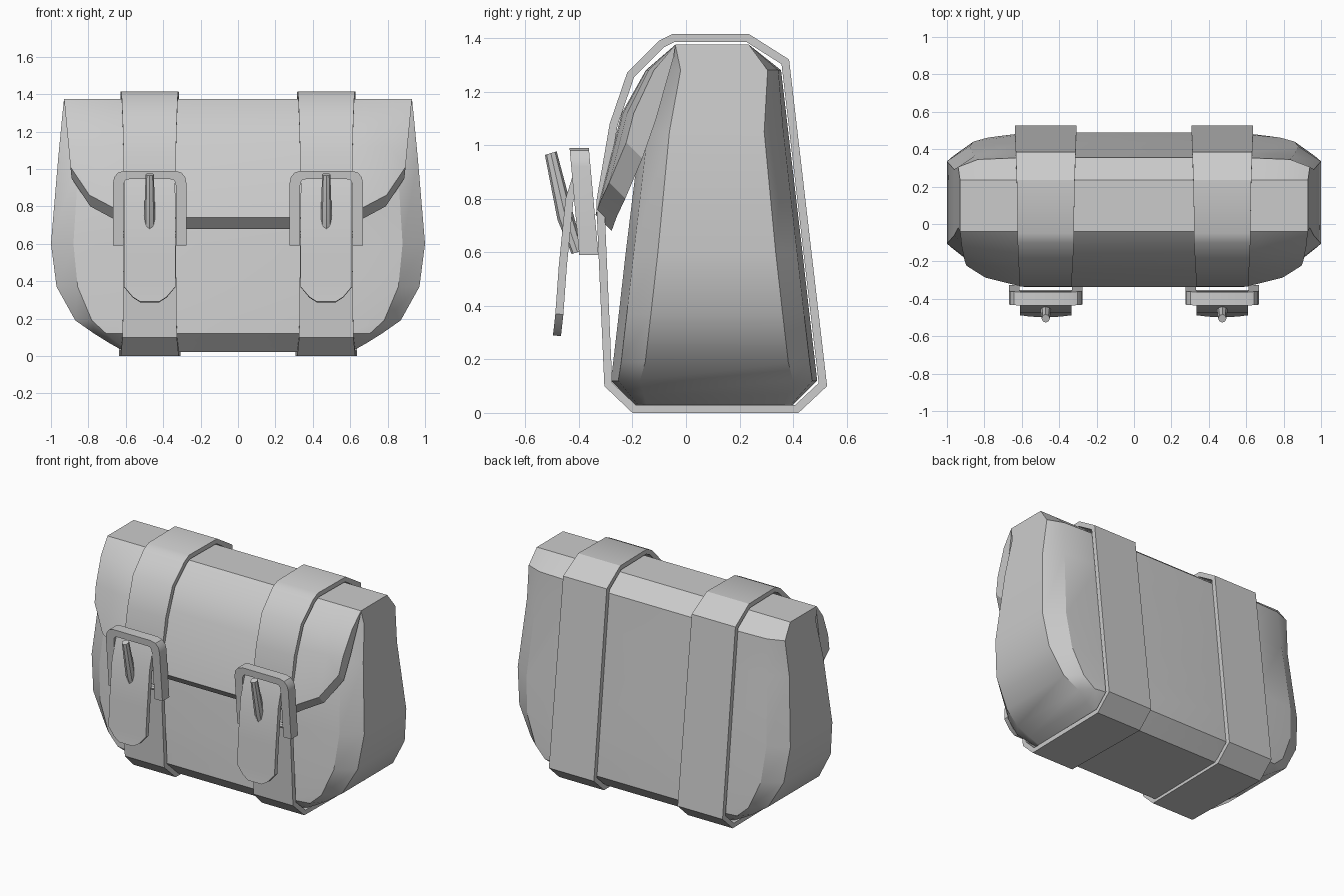
import bpy, bmesh
from math import radians, sin, cos, pi
from mathutils import Vector

if "Cube" in bpy.data.objects:
    bpy.data.objects.remove(bpy.data.objects["Cube"])


def loft(name, rings, closed=False):
    """Skin a row of equal-sized vertex rings, capping the ends unless closed."""
    bm = bmesh.new()
    vs = [[bm.verts.new(p) for p in r] for r in rings]
    n, m = len(vs), len(vs[0])
    for i in range(n if closed else n - 1):
        a, b = vs[i], vs[(i + 1) % n]
        for j in range(m):
            k = (j + 1) % m
            bm.faces.new((a[j], a[k], b[k], b[j]))
    if not closed:
        bm.faces.new(vs[0])
        bm.faces.new(vs[-1])
    bmesh.ops.recalc_face_normals(bm, faces=bm.faces)
    me = bpy.data.meshes.new(name)
    bm.to_mesh(me)
    bm.free()
    ob = bpy.data.objects.new(name, me)
    bpy.context.collection.objects.link(ob)
    me.shade_smooth()
    me.set_sharp_from_angle(angle=radians(28))
    return ob


def ribbon(name, cx, path, thick, closed=False):
    """Strap following (y, z, half width) points, thickened to the right of travel."""
    n, rings = len(path), []
    pts = [Vector(p[:2]) for p in path]
    for i, (y, z, w) in enumerate(path):
        a = pts[i - 1] if closed or i > 0 else pts[i] * 2 - pts[1]
        b = pts[(i + 1) % n] if closed or i < n - 1 else pts[i] * 2 - pts[i - 1]
        t0, t1 = (pts[i] - a).normalized(), (b - pts[i]).normalized()
        t = (t0 + t1).normalized()
        d = Vector((t.y, -t.x)) * thick / max(t.dot(t1), 0.5)
        rings.append([(cx - w, y, z), (cx + w, y, z),
                      (cx + w, y + d.x, z + d.y), (cx - w, y + d.x, z + d.y)])
    return loft(name, rings, closed)


# Bag body: stacked rounded sections (z, half width, front, back, corner depth)
levels = [(.02, .60, -.18, .39, .3), (.07, .69, -.23, .44, .6), (.12, .77, -.28, .49, .9),
          (.19, .87, -.272, .482, 1), (.37, .97, -.251, .461, 1), (.60, 1.0, -.225, .435, 1),
          (1.05, .962, -.17, .382, .9), (1.28, .94, -.08, .355, .5), (1.375, .93, -.04, .235, 0)]
rings = []
for z, w, f, b, k in levels:
    i = (w - .5) * .8
    half = [(w - i, f), (w - i * .3, f + .03 * k), (w, f + .12 * k),
            (w, b - .1 * k), (w - i * .3, b - .02 * k), (w - i, b)]
    rings.append([(x, y, z) for x, y in half] + [(-x, y, z) for x, y in reversed(half)])
loft("bag_body", rings)

# Front flap: thick curved sheet with rounded lower corners
columns = [(.93, .89, .95, .045), (.83, .79, .80, .02), (.68, .66, .73, .005), (.59, .58, .68, 0)]
columns = [(-a, -b, z, p) for a, b, z, p in columns] + columns[::-1]
rings = []
for xt, xb, zb, pull in columns:
    ze = zb + .06
    ye = -.24 - (1.12 - ze) * .257
    prof = [(-.04, 1.375), (-.15, 1.28), (-.24, 1.12), (ye, ze), (ye + .06, zb),
            (-.15 - (1.12 - 1.09) * .3, 1.09), (-.06, 1.33)]
    ring = []
    for y, z in prof:
        t = (1.375 - z) / (1.375 - zb)
        ring.append((xt + (xb - xt) * t, y + pull * min(1, t * 3), z))
    rings.append(ring)
loft("front_flap", rings)

strap = [(-.05, 1.415, .15), (.235, 1.415, .155), (.385, 1.32, .16), (.527, .1, .165),
         (.42, 0, .165), (-.2, 0, .155), (-.305, .1, .145), (-.327, .6, .14),
         (-.335, .79, .14), (-.285, 1.08, .14), (-.22, 1.27, .145), (-.1, 1.39, .15)]
tongue = [(-.497, .29, .05), (-.494, .315, .09), (-.488, .37, .137), (-.475, .55, .138),
          (-.45, .8, .138), (-.405, .945, .135)]
u_half = [(.197, .59, .14, .59), (.197, .92, .14, .91), (.19, .955, .135, .932),
          (.17, .98, .127, .942), (.135, .99, .11, .945)]
u_full = u_half + [(-a, b, -c, d) for a, b, c, d in reversed(u_half)]

for side, cx in (("left", -.472), ("right", .472)):
    # Strap loop and hanging strap end
    ribbon("strap_" + side, cx, strap, .03, closed=True)
    ribbon("strap_end_" + side, cx, tongue, .03)

    # Buckle frame, open at the bottom and leaning forward
    rings = []
    for xo, zo, xi, zi in u_full:
        yo, yi = -.435 + (.99 - zo) * .09, -.435 + (.99 - zi) * .09
        rings.append([(cx + xo, yo, zo), (cx + xi, yi, zi),
                      (cx + xi, yi + .072, zi), (cx + xo, yo + .072, zo)])
    loft("buckle_frame_" + side, rings)

    # Cross bar between the buckle legs
    loft("buckle_bar_" + side,
         [[(cx + x, -.37 + .018 * cos(a * pi / 4), .65 + .018 * sin(a * pi / 4))
           for a in range(8)] for x in (-.15, .15)])

    # Buckle pin
    loft("buckle_pin_" + side,
         [[(cx + r * cos(a * pi / 4), y + r * sin(a * pi / 4), z + .3 * r * sin(a * pi / 4))
           for a in range(8)]
          for y, z, r in ((-.405, .60, .022), (-.45, .73, .03), (-.505, .97, .022))])
